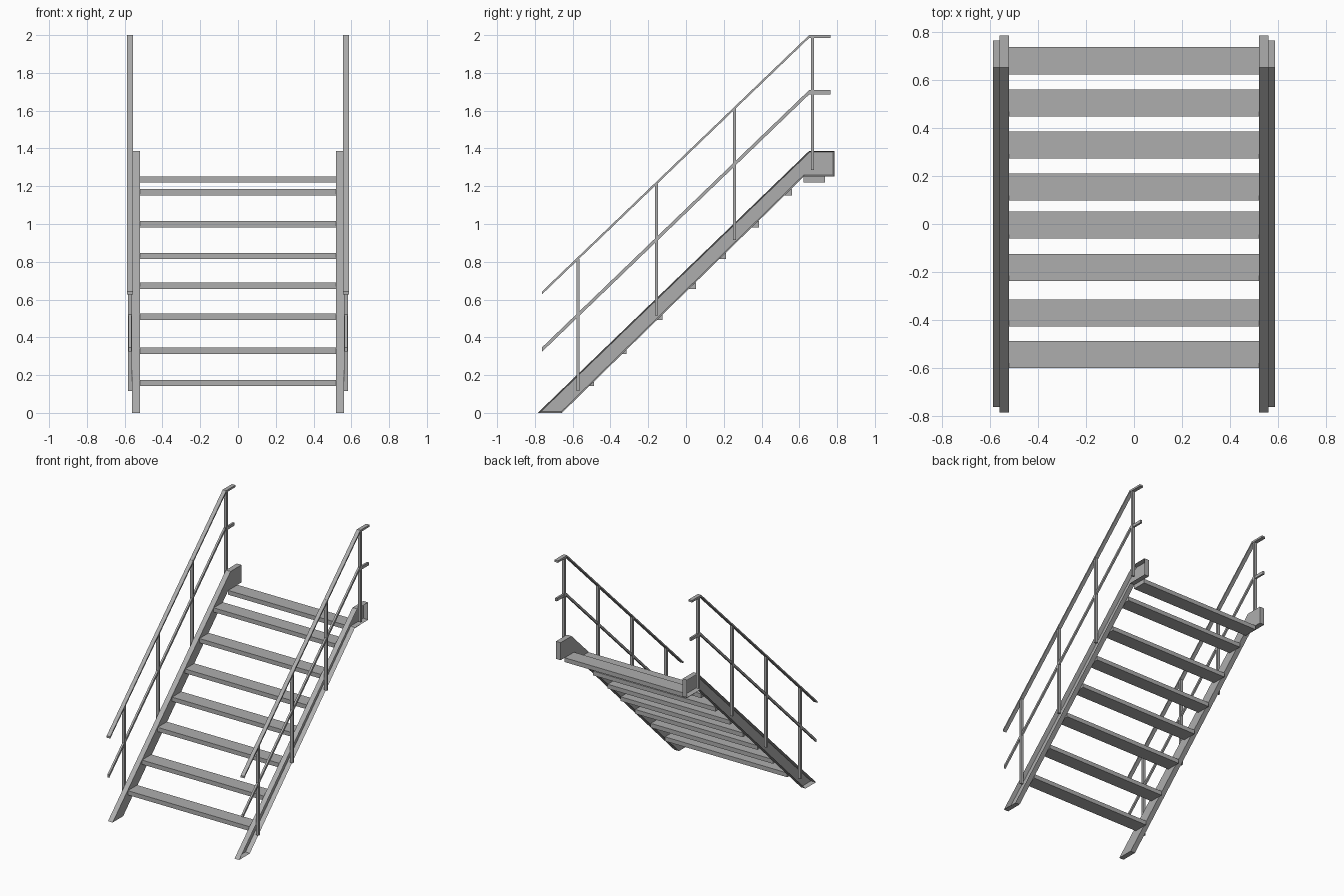
import bpy, bmesh
from mathutils import Vector

cube = bpy.data.objects.get("Cube")
if cube:
    bpy.data.objects.remove(cube, do_unlink=True)

steel = bpy.data.materials.new("grey_steel")
steel.use_nodes = True
GREY = (0.42, 0.42, 0.42, 1)
steel.diffuse_color = GREY
steel.node_tree.nodes["Principled BSDF"].inputs["Base Color"].default_value = GREY


def prism(name, profile, x0, x1, recess=0, rim=0.007):
    """Extrude a side profile (y, z) from x0 to x1; optionally hollow the x1 face."""
    bm = bmesh.new()
    face = bm.faces.new([bm.verts.new((x0, y, z)) for y, z in profile])
    ext = bmesh.ops.extrude_face_region(bm, geom=[face])["geom"]
    verts = [g for g in ext if isinstance(g, bmesh.types.BMVert)]
    bmesh.ops.translate(bm, verts=verts, vec=Vector((x1 - x0, 0, 0)))
    bmesh.ops.recalc_face_normals(bm, faces=bm.faces)
    if recess:
        outer = [f for f in bm.faces if all(abs(v.co.x - x1) < 1e-5 for v in f.verts)]
        bmesh.ops.inset_region(bm, faces=outer, thickness=rim, use_even_offset=True)
        pit = {v for f in outer for v in f.verts}
        shift = recess if x1 < x0 else -recess
        bmesh.ops.translate(bm, verts=list(pit), vec=Vector((shift, 0, 0)))
    mesh = bpy.data.meshes.new(name)
    bm.to_mesh(mesh)
    bm.free()
    mesh.materials.append(steel)
    obj = bpy.data.objects.new(name, mesh)
    bpy.context.collection.objects.link(obj)
    return obj


def rect(y0, y1, z0, z1):
    return [(y0, z0), (y1, z0), (y1, z1), (y0, z1)]


def rail_profile(low, knee, end, t):
    """Sloping bar that turns level at the top; t is its vertical thickness."""
    top = [low, knee, end]
    return top + [(y, z - t) for y, z in reversed(top)]


# Treads: front edge and top height of each
treads = [(-0.60, 0.175), (-0.427, 0.345), (-0.237, 0.525), (-0.06, 0.69),
          (0.098, 0.847), (0.273, 1.015), (0.447, 1.185), (0.623, 1.252)]
for i, (y, z) in enumerate(treads):
    prism(f"tread_{i + 1}", rect(y, y + 0.113, z - 0.033, z), -0.522, 0.522)

stringer = [(-0.785, 0), (-0.657, 0), (0.625, 1.252), (0.785, 1.252),
            (0.785, 1.387), (0.652, 1.387)]
posts = [(-0.573, 0.115, 0.815), (-0.157, 0.515, 1.215),
         (0.258, 0.915, 1.615), (0.67, 1.285, 1.99)]

# Both sides: channel stringer, posts, handrail and middle rail
for side, s in (("left", 1), ("right", -1)):
    prism(f"{side}_stringer", stringer, s * 0.52, s * 0.56, recess=0.033)
    for i, (y, z0, z1) in enumerate(posts):
        prism(f"{side}_post_{i + 1}", rect(y - 0.008, y + 0.008, z0, z1),
              s * 0.56, s * 0.583)
    prism(f"{side}_handrail",
          rail_profile((-0.762, 0.643), (0.652, 2.0), (0.765, 2.0), 0.015),
          s * 0.557, s * 0.587)
    prism(f"{side}_middle_rail",
          rail_profile((-0.762, 0.347), (0.652, 1.709), (0.765, 1.709), 0.023),
          s * 0.565, s * 0.58)
